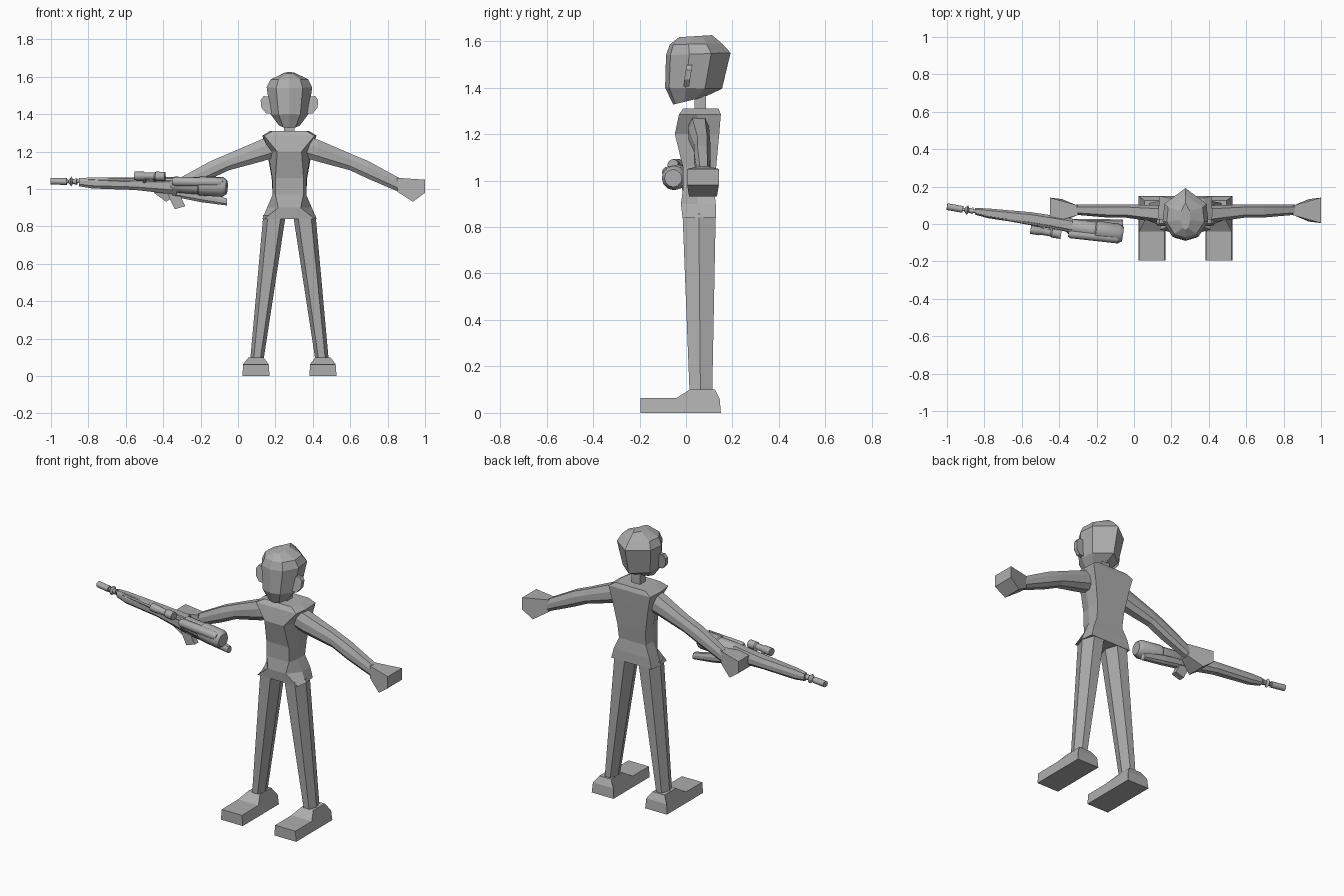
import bpy, bmesh, math
from mathutils import Vector

if "Cube" in bpy.data.objects:
    bpy.data.objects.remove(bpy.data.objects["Cube"])

CX = 0.275  # symmetry plane of the figure

grey = bpy.data.materials.new("plain grey")
grey.diffuse_color = (0.42, 0.42, 0.42, 1)
grey.use_nodes = True
grey.node_tree.nodes["Principled BSDF"].inputs["Base Color"].default_value = grey.diffuse_color


def loft(name, rings, smooth=False):
    """Skin a row of equal-length point rings and cap both ends."""
    bm = bmesh.new()
    rows = [[bm.verts.new(p) for p in r] for r in rings]
    n = len(rows[0])
    for a, b in zip(rows, rows[1:]):
        for i in range(n):
            j = (i + 1) % n
            bm.faces.new((a[i], a[j], b[j], b[i]))
    bm.faces.new(rows[0])
    bm.faces.new(rows[-1])
    bmesh.ops.recalc_face_normals(bm, faces=bm.faces)
    me = bpy.data.meshes.new(name)
    bm.to_mesh(me)
    bm.free()
    ob = bpy.data.objects.new(name, me)
    bpy.context.collection.objects.link(ob)
    me.materials.append(grey)
    if smooth:
        bpy.ops.object.select_all(action='DESELECT')
        ob.select_set(True)
        bpy.context.view_layer.objects.active = ob
        bpy.ops.object.shade_smooth_by_angle(angle=math.radians(35))
    return ob


def pair(name, rings):
    """Build a part given on the +x side, and its mirror."""
    for side, s in (("left", 1), ("right", -1)):
        loft(side + "_" + name, [[(CX + s * x, y, z) for x, y, z in r] for r in rings])


def tube(name, a, b, stations, n=12):
    """Round part from a to b; stations are (fraction, radius)."""
    a, b = Vector(a), Vector(b)
    d = b - a
    u = d.cross(Vector((0, 0, 1))).normalized()
    v = u.cross(d).normalized()
    loft(name, [[a + d * t + r * (math.cos(k * math.tau / n) * u + math.sin(k * math.tau / n) * v)
                 for k in range(n)] for t, r in stations], True)


def box_ring(x, y, hy, z0, z1):
    """Chamfered rectangle in a plane of constant x."""
    m, h = (z0 + z1) / 2, (z1 - z0) / 2
    return [(x, y + hy * p, m + h * q) for p, q in
            ((-.6, 1), (.6, 1), (1, .3), (1, -.5), (.5, -1), (-.5, -1), (-1, -.5), (-1, .3))]


# Feet: side outline lofted across the width, narrower on top
foot = [(-.196, 0), (-.196, .063), (-.04, .064), (.015, .1), (.125, .1), (.145, .06), (.15, 0)]
def foot_x(z, s):
    inset = 0.005 * z / .064 if z < .07 else .033
    return .179 + s * (.073 - inset)
pair("foot", [[(foot_x(z, s), y, z) for y, z in foot] for s in (-1, 1)])

# Legs: tapered hexagons
def leg_ring(xc, w, wf, y0, ym, y1, z):
    return [(xc - w, ym, z), (xc - wf, y0, z), (xc + wf, y0, z),
            (xc + w, ym, z), (xc + wf, y1, z), (xc - wf, y1, z)]
pair("leg", [leg_ring(.173, .036, .018, .015, .062, .113, .095),
             leg_ring(.08, .06, .035, -.015, .055, .128, .86)])

# Torso: z, half widths (front, side, back), y (front, side, back)
torso = [(.84, .135, .145, .135, -.015, .05, .13),
         (.90, .06, .12, .12, -.022, .05, .128),
         (.97, .075, .09, .09, -.012, .05, .12),
         (1.06, .075, .092, .095, -.014, .05, .13),
         (1.20, .065, .115, .12, -.048, .05, .143),
         (1.285, .135, .145, .14, -.03, .05, .15),
         (1.31, .09, .105, .1, -.012, .05, .14)]
loft("torso", [[(CX - f, yf, z), (CX + f, yf, z), (CX + w, ym, z),
                (CX + b, yb, z), (CX - b, yb, z), (CX - w, ym, z)]
               for z, f, w, b, yf, ym, yb in torso])

# Neck
loft("neck", [[(CX + .028 * a, .062 + .025 * b, z) for a, b in
               ((-1, -1), (1, -1), (1, 1), (-1, 1))] for z in (1.29, 1.42)])

# Head: z (front, back), half width, y (front, back)
head = [(1.327, 1.36, .055, -.055, .08),
        (1.40, 1.395, .1, -.09, .155),
        (1.54, 1.55, .122, -.086, .192),
        (1.585, 1.59, .1, -.07, .155),
        (1.617, 1.626, .025, -.03, .112)]
rings = []
for zf, zb, w, y0, y1 in head:
    ring = []
    for px, t in ((0, 0), (.58, .07), (1, .36), (.92, .7), (0, 1), (-.92, .7), (-1, .36), (-.58, .07)):
        ring.append((CX + px * w, y0 + t * (y1 - y0), zf + t * (zb - zf)))
    rings.append(ring)
loft("head", rings)

# Ears: thin plates standing out of the head
ear = [(.085, 1.405), (.125, 1.405), (.15, 1.435), (.154, 1.475), (.138, 1.497), (.085, 1.49)]
pair("ear", [[(x, y + (z - 1.45) * .15, z) for x, z in ear] for y in (-.005, .02)])

# Arms: shoulder to wrist
pair("arm", [box_ring(x, y, hy, z0, z1) for x, y, hy, z0, z1 in
             ((.09, .055, .045, 1.165, 1.28), (.15, .055, .045, 1.147, 1.265),
              (.325, .07, .035, 1.1, 1.19), (.42, .07, .035, 1.055, 1.15),
              (.585, .076, .027, .985, 1.06))])

# Hands: fist that widens to the knuckles
hand = [(.575, 1.06, .026), (.725, 1.05, .068), (.725, .98, .068), (.66, .932, .06), (.578, .985, .026)]
pair("hand", [[(x, .073 + s * hy, z) for x, z, hy in hand] for s in (-1, 1)])

# Rifle barrel, muzzle and front sight collar
tube("muzzle", (-1, .093, 1.042), (-.915, .078, 1.04), [(0, .018), (1, .018)])
tube("barrel", (-.92, .079, 1.04), (-.6, .03, 1.045), [(0, .009), (1, .012)])
tube("barrel_collar", (-.905, .077, 1.04), (-.86, .07, 1.04),
     [(0, .01), (.3, .026), (.5, .012), (1, .018)])

# Rifle forearm
loft("rifle_forearm", [box_ring(*s) for s in
     ((-.85, .068, .018, 1.015, 1.058), (-.78, .057, .026, 1.003, 1.062),
      (-.55, .03, .033, .995, 1.06), (-.33, -.008, .038, .97, 1.065))])
tube("top_rail", (-.8, .05, 1.05), (-.34, -.03, 1.045), [(0, .012), (1, .014)], 8)

# Rifle receiver and rounded rear cylinder
tube("rear_cylinder", (-.36, -.012, 1.025), (-.06, -.055, 1.01),
     [(0, .03), (.06, .042), (.5, .046), (.52, .052), (.93, .053), (1, .038)])
tube("side_tube", (-.35, -.05, 1.04), (-.08, -.08, 1.035), [(0, .018), (.05, .025), (.95, .025), (1, .018)])

# Lower stock and grip
loft("lower_stock", [box_ring(*s) for s in
     ((-.35, .003, .022, .96, 1.01), (-.2, .008, .02, .93, .985), (-.06, .005, .018, .912, .95))])
loft("pistol_grip", [[(x + w * a, .005 + .018 * b, z + (.008 * a)) for a, b in
     ((-1, -1), (1, -1), (1, 1), (-1, 1))] for x, w, z in ((-.345, .035, .99), (-.33, .028, .94), (-.31, .028, .9))])

# Scope and its mounts
tube("scope", (-.553, -.03, 1.07), (-.39, -.056, 1.068),
     [(0, .023), (.3, .023), (.34, .019), (.66, .019), (.7, .024), (1, .024)])
for i, t in enumerate((.33, .67)):
    x = -.553 + t * .163
    tube("scope_mount_%d" % (i + 1), (x, -.035 - .026 * t, 1.065), (x, .01, 1.03), [(0, .01), (1, .012)], 6)
